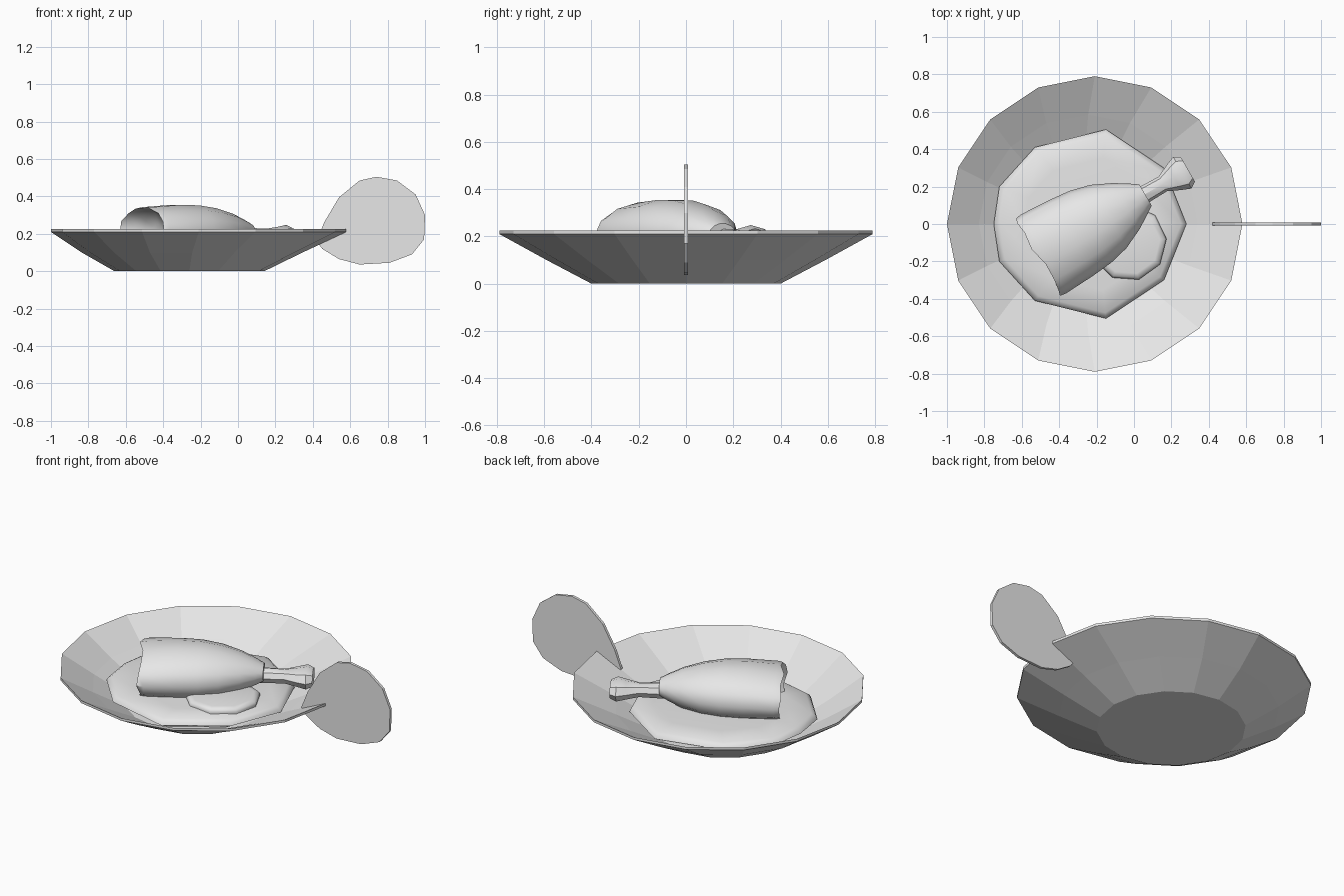
import bpy, bmesh, math, random
from mathutils import Matrix, Vector

random.seed(4)
cube = bpy.data.objects.get("Cube")
if cube:
    bpy.data.objects.remove(cube, do_unlink=True)

gray = bpy.data.materials.new("pale_gray")
gray.use_nodes = True
gray.diffuse_color = (0.8, 0.8, 0.8, 1)
gray.node_tree.nodes["Principled BSDF"].inputs["Base Color"].default_value = (0.8, 0.8, 0.8, 1)


def loft(name, rings, smooth=None, matrix=None):
    """Skin a stack of equal-sized point rings and close both ends."""
    bm = bmesh.new()
    loops = [[bm.verts.new(p) for p in ring] for ring in rings]
    n = len(loops[0])
    for a, b in zip(loops, loops[1:]):
        for i in range(n):
            j = (i + 1) % n
            bm.faces.new((a[i], a[j], b[j], b[i]))
    for end in (loops[0], loops[-1]):
        bm.faces.new(end)
    bmesh.ops.recalc_face_normals(bm, faces=bm.faces)
    mesh = bpy.data.meshes.new(name)
    bm.to_mesh(mesh)
    bm.free()
    mesh.materials.append(gray)
    obj = bpy.data.objects.new(name, mesh)
    bpy.context.collection.objects.link(obj)
    if matrix:
        obj.matrix_world = matrix
    if smooth:
        bpy.ops.object.select_all(action='DESELECT')
        obj.select_set(True)
        bpy.context.view_layer.objects.active = obj
        bpy.ops.object.shade_smooth_by_angle(angle=math.radians(smooth))
    return obj


def circle(cx, cy, r, z, sides, turn=0.0):
    return [(cx + r * math.cos(turn + math.tau * i / sides),
             cy + r * math.sin(turn + math.tau * i / sides), z) for i in range(sides)]


def cross_section(s, wide, high, sides, offset=0.0, ragged=0.0):
    """Oval ring across the local x axis."""
    return [(s + random.uniform(-ragged, ragged),
             offset + wide * math.cos(math.tau * i / sides),
             high * math.sin(math.tau * i / sides)) for i in range(sides)]


# Bowl: thin faceted shell, centre drifting slightly towards the base
bowl_profile = [(-0.26, 0.40, 0.0), (-0.245, 0.59, 0.10), (-0.21, 0.79, 0.21),
                (-0.21, 0.79, 0.225), (-0.245, 0.585, 0.115), (-0.26, 0.40, 0.015)]
loft("bowl", [circle(cx, 0, r, z, 16) for cx, r, z in bowl_profile])

# Mound of food with a rounded edge
half = [(0.28, 0), (0.16, 0.30), (-0.15, 0.505), (-0.53, 0.41), (-0.72, 0.20), (-0.75, 0)]
outline = half + [(x, -y) for x, y in reversed(half[1:-1])]
loft("food_mound",
     [[(-0.2 + (x + 0.2) * k, y * k, z) for x, y in outline]
      for k, z in ((0.8, 0.04), (1, 0.09), (0.985, 0.105), (0.94, 0.12), (0.7, 0.13))], 50)

# Small round slice on the mound
loft("food_slice", [circle(-0.03, -0.1, r, z, 9, 0.1)
                    for r, z in ((0.2, 0.11), (0.205, 0.135), (0.195, 0.15), (0.17, 0.156))], 60)

# Drumstick: meat with a hollow ragged end, then bone with a knob
pose = Matrix.Translation((-0.51, -0.175, 0.21)) @ Matrix.Rotation(math.radians(30), 4, 'Z')
meat_profile = [(0.09, 0.07, 0.04, 0), (0.05, 0.19, 0.10, 0.01), (0.0, 0.238, 0.128, 0.015),
                (0.03, 0.243, 0.136, 0), (0.2, 0.234, 0.148, 0), (0.32, 0.222, 0.146, 0),
                (0.43, 0.195, 0.13, 0), (0.54, 0.143, 0.10, 0), (0.62, 0.093, 0.065, 0),
                (0.66, 0.065, 0.045, 0)]
loft("drumstick_meat", [cross_section(s, w, h, 14, 0, jag) for s, w, h, jag in meat_profile], 45, pose)

bone_pose = pose @ Matrix.Translation((0, 0.005, -0.022))
bone_profile = [(0.6, 0.05, 0.045), (0.77, 0.045, 0.04), (0.84, 0.078, 0.05),
                (0.89, 0.098, 0.06), (0.925, 0.075, 0.045), (0.905, 0.02, 0.015)]
loft("drumstick_bone", [cross_section(s, w, h, 8) for s, w, h in bone_profile], 35, bone_pose)

# Upright round plate standing through the bowl rim
plate = [(0.42, 0.16), (0.46, 0.26), (0.54, 0.395), (0.65, 0.485), (0.74, 0.505), (0.85, 0.485),
         (0.95, 0.41), (1.0, 0.30), (0.995, 0.17), (0.93, 0.09), (0.81, 0.045), (0.65, 0.036),
         (0.54, 0.065), (0.45, 0.12)]
loft("upright_plate", [[(x, y, z) for x, z in plate] for y in (-0.008, 0.008)])
